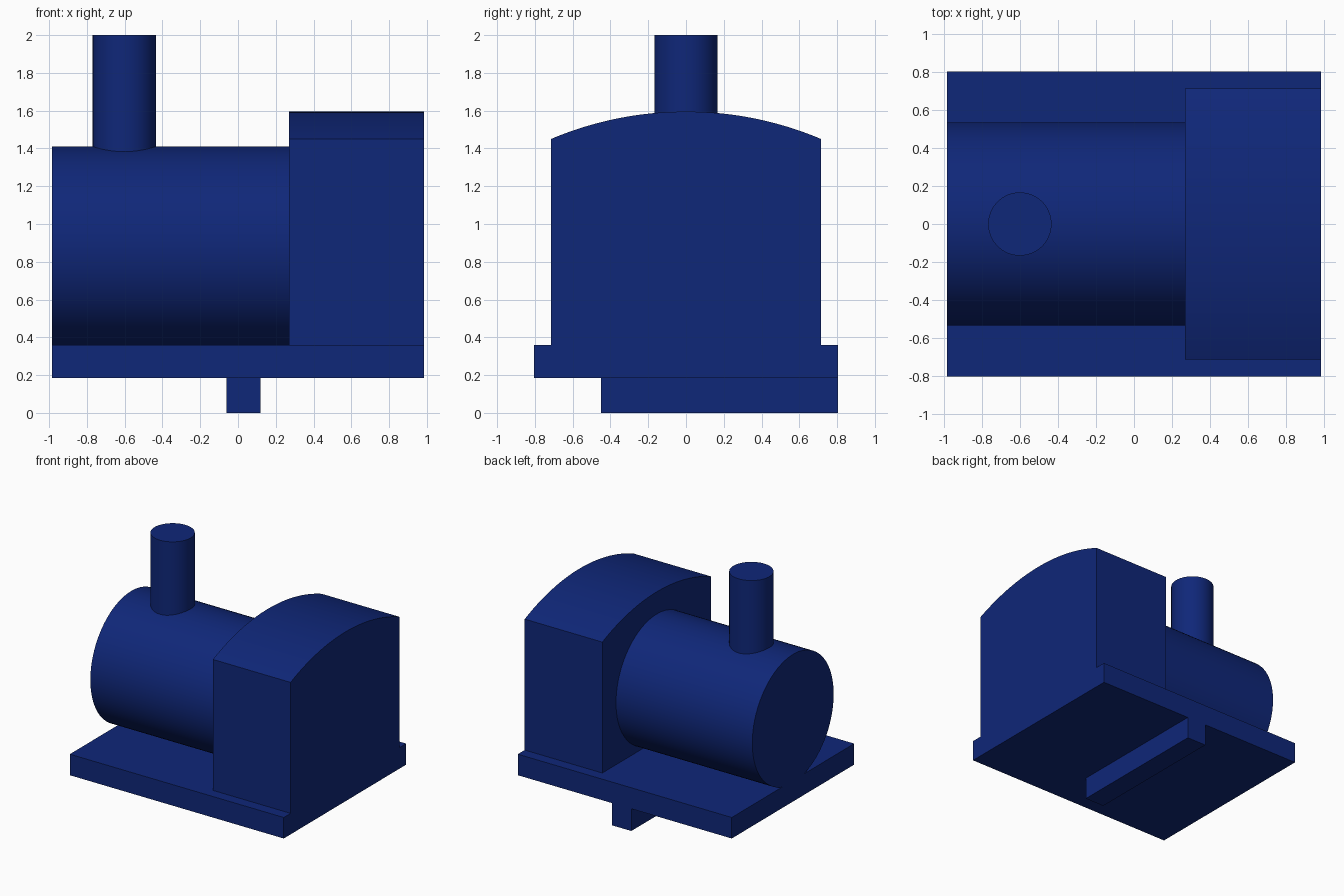
import bpy, bmesh, math
from mathutils import Matrix, Vector

if "Cube" in bpy.data.objects:
    bpy.data.objects.remove(bpy.data.objects["Cube"])

blue = bpy.data.materials.new("navy_blue")
blue.diffuse_color = (0.0048, 0.020, 0.19, 1)
blue.use_nodes = True
blue.node_tree.nodes["Principled BSDF"].inputs["Base Color"].default_value = blue.diffuse_color


def finish(name, bm, smooth=False):
    """Turn a bmesh into a named, coloured object."""
    bmesh.ops.recalc_face_normals(bm, faces=bm.faces)
    mesh = bpy.data.meshes.new(name)
    bm.to_mesh(mesh)
    bm.free()
    mesh.materials.append(blue)
    obj = bpy.data.objects.new(name, mesh)
    bpy.context.collection.objects.link(obj)
    if smooth:
        bpy.ops.object.select_all(action='DESELECT')
        obj.select_set(True)
        bpy.context.view_layer.objects.active = obj
        bpy.ops.object.shade_smooth_by_angle(angle=math.radians(30))
    return obj


def box(name, lo, hi):
    lo, hi = Vector(lo), Vector(hi)
    bm = bmesh.new()
    bmesh.ops.create_cube(bm, size=1, matrix=Matrix.Translation((lo + hi) / 2)
                          @ Matrix.Diagonal((*(hi - lo), 1)))
    return finish(name, bm)


def cylinder(name, radius, start, end, sides=96):
    start, end = Vector(start), Vector(end)
    axis = end - start
    turn = axis.to_track_quat('Z', 'Y').to_matrix().to_4x4()
    bm = bmesh.new()
    bmesh.ops.create_cone(bm, cap_ends=True, segments=sides, radius1=radius,
                          radius2=radius, depth=axis.length,
                          matrix=Matrix.Translation((start + end) / 2) @ turn)
    return finish(name, bm, True)


# Base plate and the offset bar underneath
box("base_plate", (-0.985, -0.805, 0.185), (0.985, 0.805, 0.36))
box("coupling_bar", (-0.06, -0.45, 0), (0.12, 0.805, 0.185))

# Boiler, slightly sunk into the base, and chimney
cylinder("boiler", 0.535, (-0.985, 0, 0.875), (0.27, 0, 0.875))
cylinder("chimney", 0.167, (-0.602, 0, 1.3), (-0.602, 0, 2.0), 64)

# Cab: arched profile extruded along x
half, eave, ridge, floor = 0.715, 1.45, 1.595, 0.36
rise = ridge - eave
arc_r = (half ** 2 + rise ** 2) / (2 * rise)
sweep = math.asin(half / arc_r)
profile = [(-half, floor), (half, floor)]
for i in range(33):
    a = sweep * (1 - 2 * i / 32)
    profile.append((arc_r * math.sin(a), ridge - arc_r + arc_r * math.cos(a)))
bm = bmesh.new()
face = bm.faces.new([bm.verts.new((0.27, y, z)) for y, z in profile])
ext = bmesh.ops.extrude_face_region(bm, geom=[face], use_keep_orig=True)
bmesh.ops.translate(bm, vec=(0.715, 0, 0),
                    verts=[g for g in ext["geom"] if isinstance(g, bmesh.types.BMVert)])
finish("cab", bm, True)
